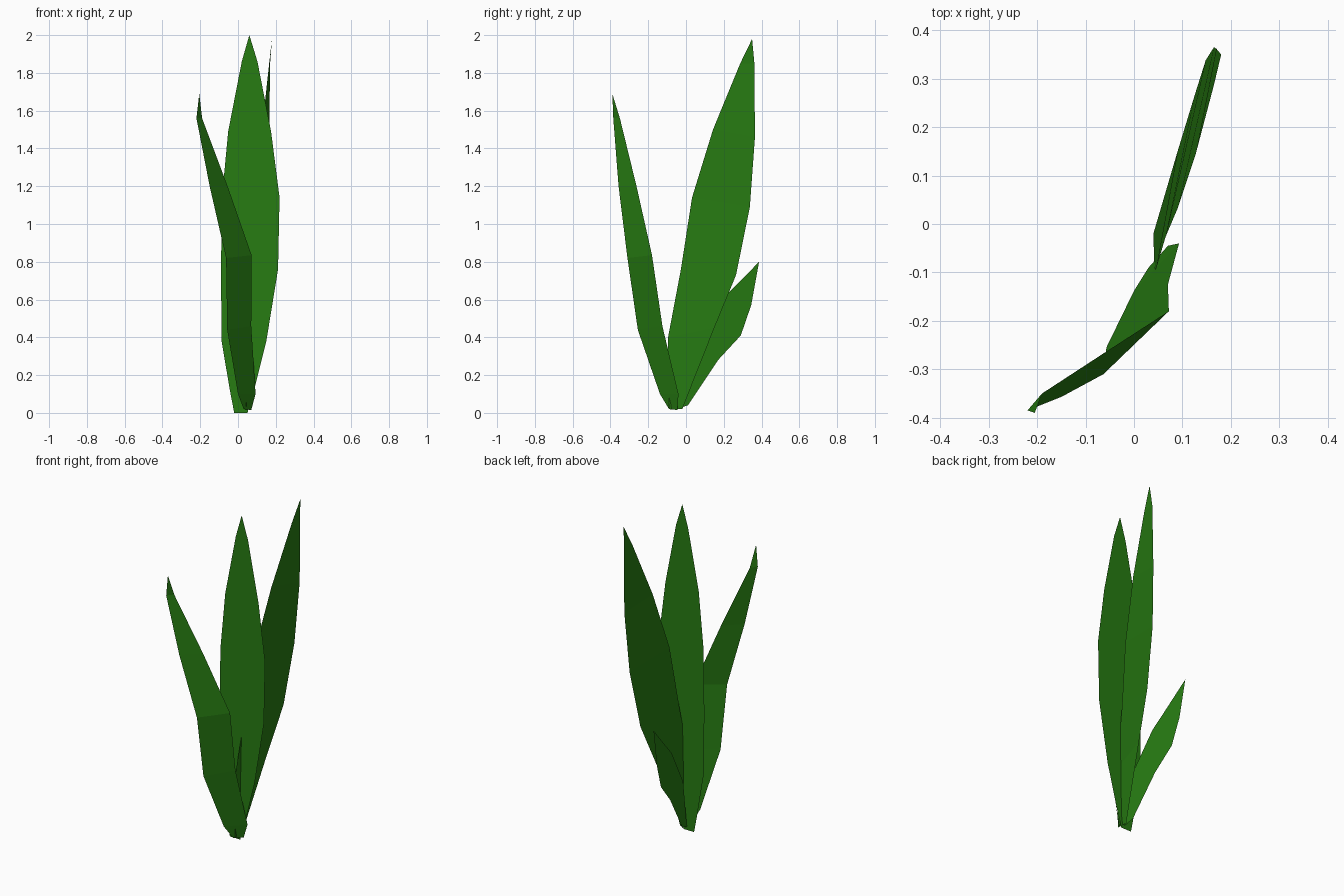
import bpy, bmesh

green = bpy.data.materials.new("leaf_green")
green.diffuse_color = (0.02, 0.2, 0.006, 1)


def leaf(name, rows, tip):
    """Thin blade: a ladder of left/right edge points closed by a tip."""
    bm = bmesh.new()
    pairs = [(bm.verts.new(a), bm.verts.new(b)) for a, b in rows]
    for (a, b), (c, d) in zip(pairs, pairs[1:]):
        bm.faces.new((a, b, d, c))
    bm.faces.new((*pairs[-1], bm.verts.new(tip)))
    mesh = bpy.data.meshes.new(name)
    bm.to_mesh(mesh)
    bm.free()
    mesh.materials.append(green)
    obj = bpy.data.objects.new(name, mesh)
    bpy.context.collection.objects.link(obj)
    return obj


# Tall upright leaf, flat in a plane facing the front: (z, left x, right x)
upright = [(0, -.02, .05), (.12, -.043, .085), (.38, -.087, .15), (.76, -.09, .212),
           (1.14, -.085, .22), (1.49, -.052, .175), (1.86, .02, .103)]
leaf("upright_leaf", [((l, -.05, z), (r, -.05, z)) for z, l, r in upright], (.06, -.05, 2.0))

# Tall leaf leaning to the back: inner and outer edge
leaf("back_leaf", [
    ((.042, -.09, .02), (.04, -.02, .02)),
    ((.045, -.095, .40), (.09, .15, .45)),
    ((.065, -.027, .76), (.125, .265, .73)),
    ((.09, .032, 1.14), (.148, .338, 1.09)),
    ((.127, .143, 1.50), (.165, .365, 1.46)),
    ((.165, .287, 1.85), (.17, .362, 1.85)),
], (.18, .35, 1.98))

# Twisted leaf arching to the front
leaf("front_leaf", [
    ((.03, -.09, .02), (.07, -.045, .015)),
    ((0, -.138, .10), (.093, -.04, .10)),
    ((-.057, -.255, .44), (.07, -.125, .46)),
    ((-.063, -.31, .82), (.072, -.18, .835)),
    ((-.15, -.357, 1.2), (-.055, -.262, 1.2)),
    ((-.22, -.385, 1.56), (-.19, -.35, 1.56)),
], (-.205, -.39, 1.69))

# Short leaf in a vertical plane behind: (inner y, z, outer y, z)
short = [(-.05, .02, .01, .04), (0, .32, .17, .28), (.15, .56, .29, .41), (.25, .66, .345, .57)]
plane = lambda y, z: (.02 - .18 * y, y, z)
leaf("short_leaf", [(plane(a, b), plane(c, d)) for a, b, c, d in short], plane(.387, .8))
